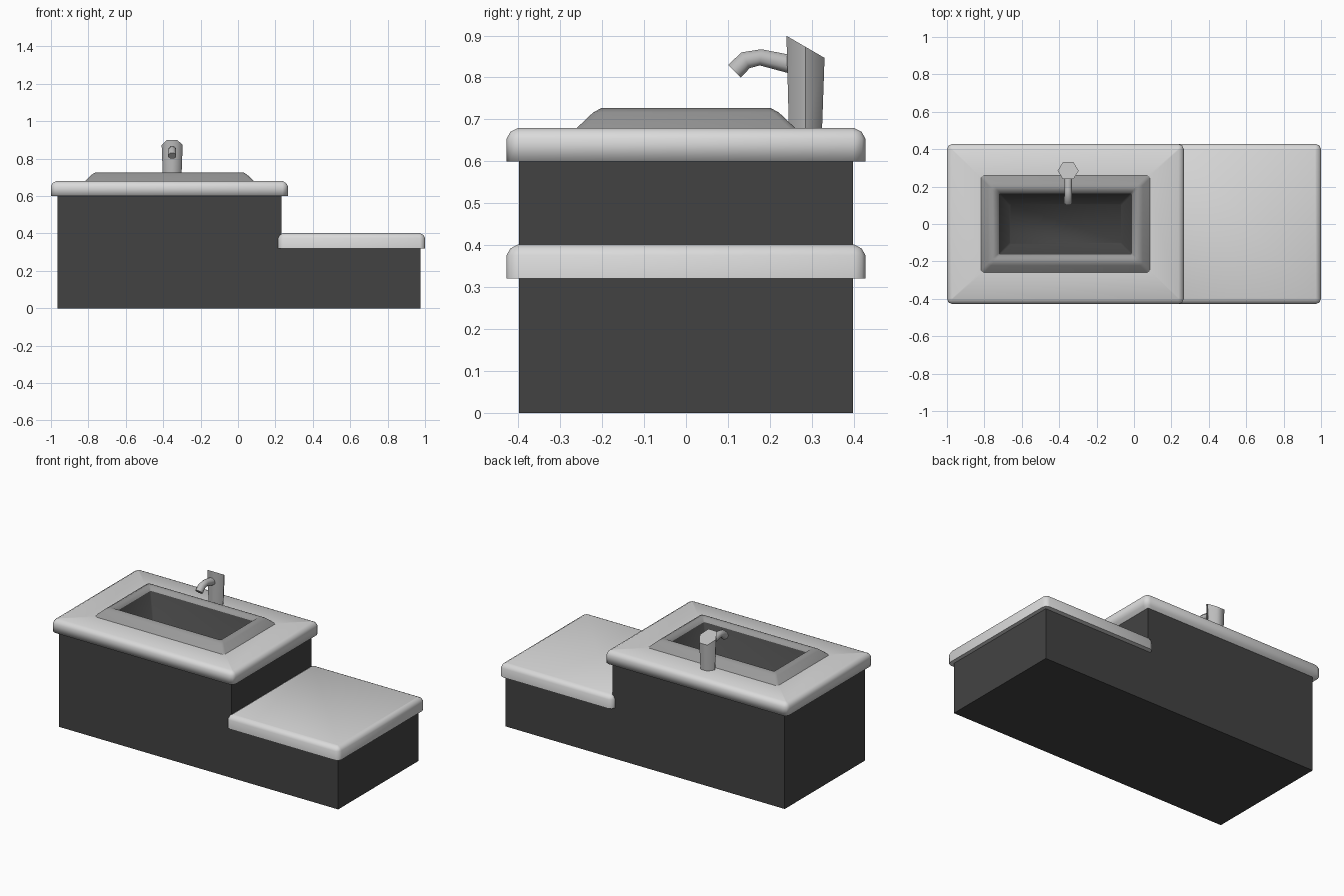
import bpy, bmesh, math
from mathutils import Vector

if "Cube" in bpy.data.objects:
    bpy.data.objects.remove(bpy.data.objects["Cube"])


def material(name, v):
    m = bpy.data.materials.new(name)
    m.diffuse_color = (v, v, v, 1)
    m.use_nodes = True
    m.node_tree.nodes["Principled BSDF"].inputs["Base Color"].default_value = m.diffuse_color
    return m


STONE = material("light stone", 0.70)
CABINET = material("dark cabinet", 0.055)
BASIN = material("grey basin", 0.32)
METAL = material("faucet metal", 0.50)


def finish(bm, name, mats, angle=50, rule=None, closed=True):
    if closed:
        bmesh.ops.recalc_face_normals(bm, faces=bm.faces)
    for f in bm.faces:
        f.smooth = True
        if rule:
            f.material_index = rule(f)
    for e in bm.edges:
        if len(e.link_faces) == 2 and e.calc_face_angle() > math.radians(angle):
            e.smooth = False
    me = bpy.data.meshes.new(name)
    bm.to_mesh(me)
    bm.free()
    for m in mats:
        me.materials.append(m)
    ob = bpy.data.objects.new(name, me)
    bpy.context.collection.objects.link(ob)
    return ob


def loft(rings, cap_start=True, cap_end=True):
    """Skin a list of equal-length point rings."""
    bm = bmesh.new()
    rows = [[bm.verts.new(p) for p in r] for r in rings]
    n = len(rows[0])
    for a, b in zip(rows, rows[1:]):
        for i in range(n):
            j = (i + 1) % n
            bm.faces.new((a[i], a[j], b[j], b[i]))
    if cap_start:
        bm.faces.new(rows[0][::-1])
    if cap_end:
        bm.faces.new(rows[-1])
    return bm


def rect(box, inset, z, c):
    """Rectangle ring with rounded corners of radius c, three points each."""
    x0, x1, y0, y1 = box
    x0, x1, y0, y1 = x0 + inset, x1 - inset, y0 + inset, y1 - inset
    pts = []
    for cx, cy, a0 in ((x1 - c, y1 - c, 0), (x0 + c, y1 - c, 90),
                       (x0 + c, y0 + c, 180), (x1 - c, y0 + c, 270)):
        for k in (0, 45, 90):
            a = math.radians(a0 + k)
            pts.append((cx + c * math.cos(a), cy + c * math.sin(a), z))
    return pts


def slab_rings(box, z0, z1):
    return [rect(box, 0, z0, 0.028), rect(box, 0, z1 - 0.026, 0.028),
            rect(box, 0.009, z1 - 0.010, 0.02), rect(box, 0.028, z1, 0.004)]


# stepped cabinet, open under the upper worktop so the basin can sink in
bm = bmesh.new()
profile = [(-0.965, 0), (0.975, 0), (0.975, 0.33), (0.232, 0.33), (0.232, 0.61), (-0.965, 0.61)]
front = [bm.verts.new((x, -0.398, z)) for x, z in profile]
back = [bm.verts.new((x, 0.398, z)) for x, z in profile]
bm.faces.new(front)
bm.faces.new(back[::-1])
for i in range(6):
    if i != 4:
        j = (i + 1) % 6
        bm.faces.new((front[j], front[i], back[i], back[j]))
finish(bm, "cabinet", [CABINET], 20, closed=True)

# upper worktop with a hole for the basin
bowl = (-0.82, 0.087, -0.262, 0.262)
upper = (-1.0, 0.266, -0.428, 0.428)
rings = [rect(bowl, 0.01, 0.60, 0.01)] + slab_rings(upper, 0.60, 0.68) + [rect(bowl, 0.01, 0.68, 0.01)]
finish(loft(rings, False, False), "upper_worktop", [STONE], closed=False)

# lower worktop
lower = (0.215, 1.0, -0.428, 0.428)
finish(loft(slab_rings(lower, 0.32, 0.402)), "lower_worktop", [STONE])

# raised basin rim and sunken dark bowl
rings = [rect(bowl, i, z, c) for i, z, c in (
    (0, 0.678, 0.015), (0.040, 0.716, 0.015), (0.060, 0.727, 0.012), (0.078, 0.724, 0.01),
    (0.098, 0.705, 0.008), (0.155, 0.56, 0.008))]
finish(loft(rings, False, True), "basin", [BASIN, CABINET], 40,
       lambda f: int(f.calc_center_median().z < 0.68 and abs(f.calc_center_median().y) < 0.2),
       closed=False)

# hexagonal faucet body, flaring upward to a slanted top
FX, FY = -0.352, 0.285


def hexagon(r, z, slope=0.0):
    pts = []
    for k in range(6):
        a = math.radians(60 * k)
        y = r * math.sin(a) * 0.99
        pts.append((FX + r * math.cos(a) * 1.06, FY + y, z - slope * y))
    return pts


finish(loft([hexagon(0.046, 0.675), hexagon(0.053, 0.873, 0.58)]), "faucet_body", [METAL], 61)

# bent spout
path = [(0.26, 0.829, 0.024), (0.178, 0.848, 0.021), (0.142, 0.841, 0.023), (0.116, 0.815, 0.023)]
rings = []
for i, (y, z, r) in enumerate(path):
    p, q = path[max(i - 1, 0)], path[min(i + 1, len(path) - 1)]
    t = Vector((0, q[0] - p[0], q[1] - p[1])).normalized()
    side = Vector((1, 0, 0))
    up = side.cross(t)
    rings.append([Vector((FX, y, z)) + r * (math.cos(a) * side + math.sin(a) * up)
                  for a in (math.radians(45 * k + 22.5) for k in range(8))])
finish(loft(rings), "faucet_spout", [METAL], 60)
